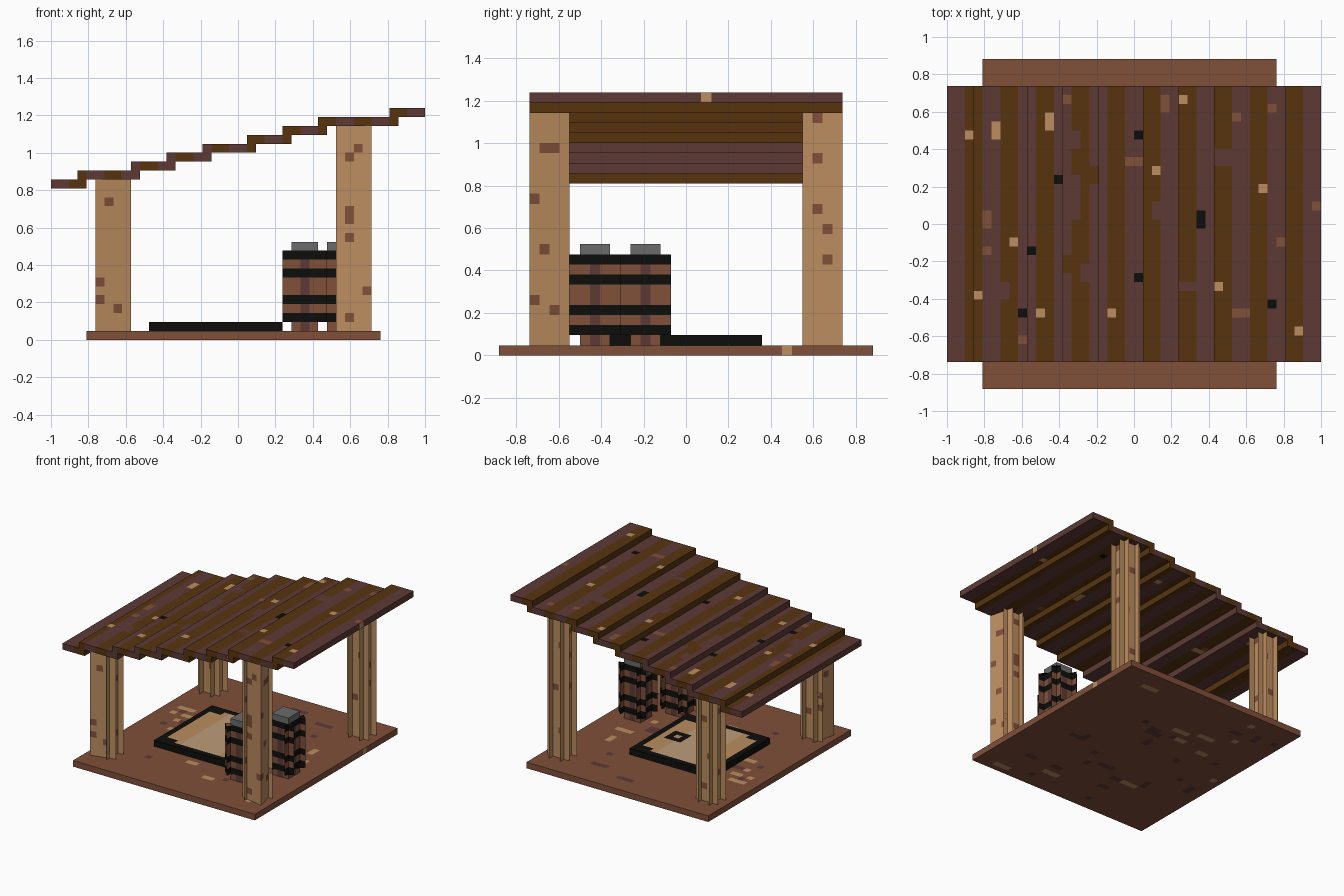
import bpy, bmesh, math, random
from mathutils import Vector

if "Cube" in bpy.data.objects:
    bpy.data.objects.remove(bpy.data.objects["Cube"], do_unlink=True)

random.seed(7)
U = 2 / 42  # one block; everything below is measured in blocks

# Colours
PALETTE = {"maroon_wood": "5D3A35", "dark_wood": "57340F", "floor_wood": "80503A",
           "tan_wood": "BB8D5F", "pale_wood": "BD9C78", "black_iron": "0D0D0C",
           "grey_metal": "6B6B6B"}
MAROON, DARK, FLOOR, TAN, PALE, BLACK, GREY = range(7)


def linear(c):
    return c / 12.92 if c <= 0.04045 else ((c + 0.055) / 1.055) ** 2.4


MATS = []
for mat_name, code in PALETTE.items():
    m = bpy.data.materials.new(mat_name)
    col = [linear(int(code[i:i + 2], 16) / 255) for i in (0, 2, 4)] + [1]
    m.diffuse_color = col
    m.use_nodes = True
    bsdf = m.node_tree.nodes["Principled BSDF"]
    bsdf.inputs["Base Color"].default_value = col
    bsdf.inputs["Roughness"].default_value = 0.9
    MATS.append(m)


def prism(name, outline, z0, z1, rule, cuts=((), (), ())):
    """Extrude an outline, cut it on x/y/z planes and colour faces by rule(cell, normal)."""
    bm = bmesh.new()
    base = bm.faces.new([bm.verts.new((x, y, z0)) for x, y in outline])
    ext = bmesh.ops.extrude_face_region(bm, geom=[base])["geom"]
    bmesh.ops.translate(bm, vec=(0, 0, z1 - z0),
                        verts=[g for g in ext if isinstance(g, bmesh.types.BMVert)])
    for axis in range(3):
        no = Vector((axis == 0, axis == 1, axis == 2))
        for p in cuts[axis]:
            bmesh.ops.bisect_plane(bm, geom=bm.verts[:] + bm.edges[:] + bm.faces[:],
                                   plane_co=no * p, plane_no=no)
    bmesh.ops.recalc_face_normals(bm, faces=bm.faces[:])
    for f in bm.faces:
        cell = f.calc_center_median() - f.normal * 0.5  # middle of the block behind the face
        f.material_index = rule(cell, f.normal) if callable(rule) else rule
    bmesh.ops.scale(bm, vec=(U, U, U), verts=bm.verts[:])
    me = bpy.data.meshes.new(name)
    bm.to_mesh(me)
    bm.free()
    for m in MATS:
        me.materials.append(m)
    ob = bpy.data.objects.new(name, me)
    bpy.context.collection.objects.link(ob)
    return ob


def rect(x0, x1, y0, y1):
    return [(x0, y0), (x1, y0), (x1, y1), (x0, y1)]


def notched(cx, cy, h, full=()):
    """Square outline of half size h, one block cut from every corner not in full."""
    pts = []
    for sx, sy in ((-1, -1), (1, -1), (1, 1), (-1, 1)):
        if (sx, sy) in full:
            pts.append((cx + sx * h, cy + sy * h))
            continue
        c = [(sx * h, sy * (h - 1)), (sx * (h - 1), sy * (h - 1)), (sx * (h - 1), sy * h)]
        pts += [(cx + x, cy + y) for x, y in (c if sx * sy < 0 else c[::-1])]
    # corner order must follow the outline direction
    return pts


def spot_at(spots, x, y):
    for sx, sy, w, h, mat in spots:
        if abs(x - sx) < w / 2 and abs(y - sy) < h / 2:
            return mat
    return None


def scatter(n, xs, ys, mats):
    """Random block-aligned patches."""
    out = []
    for _ in range(n):
        w, h = random.choice(((1, 1), (1, 1), (2, 1), (1, 2), (3, 1)))
        out.append((random.randint(*xs) + w / 2, random.randint(*ys) - 0.5 + h / 2,
                    w, h, random.choice(mats)))
    return out


# Floor slab with worn patches on top and underneath
floor_top = [(12.5, -15, 1, 1, TAN)] + scatter(32, (-16, 13), (-13, 15), (TAN, MAROON))
floor_under = scatter(40, (-16, 13), (-17, 16), (MAROON, TAN, MAROON))


def floor_rule(c, n):
    if n.z > 0.5:
        s = spot_at(floor_top, c.x, c.y)
    elif n.z < -0.5:
        s = spot_at(floor_under, c.x, c.y)
    else:
        s = TAN if n.x > 0.5 and abs(c.y - 10) < 0.5 else None
    return FLOOR if s is None else s


prism("floor", rect(-17, 16, -18.5, 18.5), 0, 1, floor_rule,
      (range(-16, 16), [i - 17.5 for i in range(36)], ()))

# Stepped roof boards: two-block stripes, with patches on the top
patches = {
    TAN: ((-18.5, 10), (-15.5, 10.5, 1, 2), (-9.5, 11.5, 1, 2), (5.5, 14), (2.5, 6), (14.5, 4),
          (-13.5, -2), (-17.5, -8), (-10.5, -10), (-2.5, -10), (9.5, -7), (18.5, -12)),
    BLACK: ((0.5, 10), (-8.5, 5), (-11.5, -3), (0.5, -6), (-12.5, -10), (7.5, 0.5, 1, 2),
            (15.5, -9)),
    FLOOR: ((3.5, 13.5, 1, 2), (0, 7, 2, 1), (11.5, 12), (15.5, 13), (-16.5, 0.5, 1, 2),
            (-16.5, -3), (12, -10, 2, 1), (16.5, -2), (20.5, 2), (-7.5, 14), (-12.5, -13)),
    MAROON: ((10, 7.5, 2, 2), (6, -7, 2, 1), (2.5, 1.5, 1, 2), (-14.5, -7.5, 1, 2),
             (-6.5, 9.5, 1, 2), (-6.5, 3, 1, 5), (-5.5, -5.5, 1, 2)),
    DARK: ((-4.5, 5.5, 1, 2), (-7.5, -4.5, 1, 2)),
}
roof_top = [(p + (1, 1))[:4] + (mat,) if len(p) == 2 else p + (mat,)
            for mat, ps in patches.items() for p in ps]
roof_under = scatter(10, (-20, 18), (-14, 13), (BLACK, FLOOR, TAN))


def roof_rule(c, n):
    s = None
    if abs(n.z) > 0.5:
        s = spot_at(roof_top if n.z > 0 else roof_under, c.x, c.y)
    elif n.x > 0.5 and c.x > 20 and abs(c.y - 2) < 0.5:
        s = TAN
    if s is not None:
        return s
    return DARK if math.floor((c.x + 21) / 2) % 2 else MAROON


steps = [(-21, -17), (-18, -11), (-12, -7), (-8, -3), (-4, 2), (1, 6), (5, 10), (9, 18), (17, 21)]
for i, (x0, x1) in enumerate(steps):
    prism(f"roof_board_{i + 1}", rect(x0, x1, -15.5, 15.5), 17 + i, 18 + i, roof_rule,
          (range(x0 + 1, x1), [j - 14.5 for j in range(30)], ()))

# Corner posts; knots are (offset across the face, height)
knots = {
    "front_right": (((-0.5, 15.5), (-1.5, 6.5), (-1.5, 4.5), (0.5, 3.5)),
                    ((0.5, 13.5), (-0.5, 9.5), (0.5, 4.5))),
    "front_left": (((-0.5, 20.5), (0.5, 21.5), (-0.5, 14.5), (-0.5, 13.5), (-0.5, 11.5),
                    (1.5, 5.5), (-0.5, 2.5)),
                   ((0.5, 20.5), (-0.5, 20.5), (-1.5, 15.5), (-0.5, 10.5), (-1.5, 5.5),
                    (0.5, 4.5))),
    "back_left": (((-0.5, 19.5), (0.5, 12.5), (-0.5, 5.5)),
                  ((-0.5, 21.5), (-0.5, 12.5), (0.5, 10.5), (0.5, 7.5), (-0.5, 17.5))),
    "back_right": (((0.5, 14.5), (-0.5, 8.5), (0.5, 3.5)),
                   ((-0.5, 15.5), (0.5, 10.5), (-0.5, 5.5))),
}
posts = {"front_right": (-14, -13.5, 18, ((-1, -1),)), "front_left": (13, -13.5, 24, ((1, -1),)),
         "back_right": (-14, 13.5, 18, ()), "back_left": (13, 13.5, 24, ())}
for name, (cx, cy, top, full) in posts.items():
    def post_rule(c, n, cx=cx, cy=cy, name=name):
        if abs(n.z) > 0.5:
            return TAN
        facing_y = abs(n.y) > 0.5
        off = c.x - cx if facing_y else c.y - cy
        z = c.z if n.y < -0.5 or n.x > 0.5 else c.z - 2  # shift the knots on the other sides
        hit = any(abs(off - o) < 0.4 and abs(z - h) < 0.4
                  for o, h in knots[name][0 if facing_y else 1])
        return FLOOR if hit else TAN

    prism(name + "_post", notched(cx, cy, 2, full), 1, top, post_rule,
          ([cx - 1, cx, cx + 1], [cy - 1, cy, cy + 1], range(2, top)))


# Trapdoor: iron rim and pull ring around pale planks
def trapdoor_rule(c, n):
    i, j = abs(round(c.x + 2.5)), abs(round(c.y))
    if n.z < 0.5 or max(i, j) == 7 or (i >= 5 and j == 6):
        return BLACK
    if max(abs(c.x - 1.5), abs(c.y)) < 1.4 and not (abs(c.x - 1.5) < 0.4 and abs(c.y) < 0.4):
        return BLACK
    return PALE if (c.x + 9) % 5 > 3 or -4 < c.x < -1 else TAN


prism("trapdoor", rect(-10, 5, -7.5, 7.5), 1, 2, trapdoor_rule,
      (range(-9, 5), [j - 6.5 for j in range(14)], ()))

# Two barrels with iron hoops, alternating staves and metal lids
for name, cx, cy in (("front_barrel", 7.5, -9), ("back_barrel", 11.5, -4)):
    def barrel_rule(c, n, cx=cx, cy=cy):
        if math.floor(c.z) in (2, 4, 7, 9):
            return BLACK
        return MAROON if min(abs(c.x - cx), abs(c.y - cy)) < 0.4 else FLOOR

    cuts = ([cx - 0.5, cx + 0.5], [cy - 0.5, cy + 0.5], range(3, 10))
    square = rect(cx - 1.5, cx + 1.5, cy - 1.5, cy + 1.5)
    prism(name + "_foot", square, 1, 2, barrel_rule, cuts)
    prism(name + "_body", notched(cx, cy, 2.5), 2, 10, barrel_rule, cuts)
    prism(name + "_lid", square, 10, 11, GREY)
